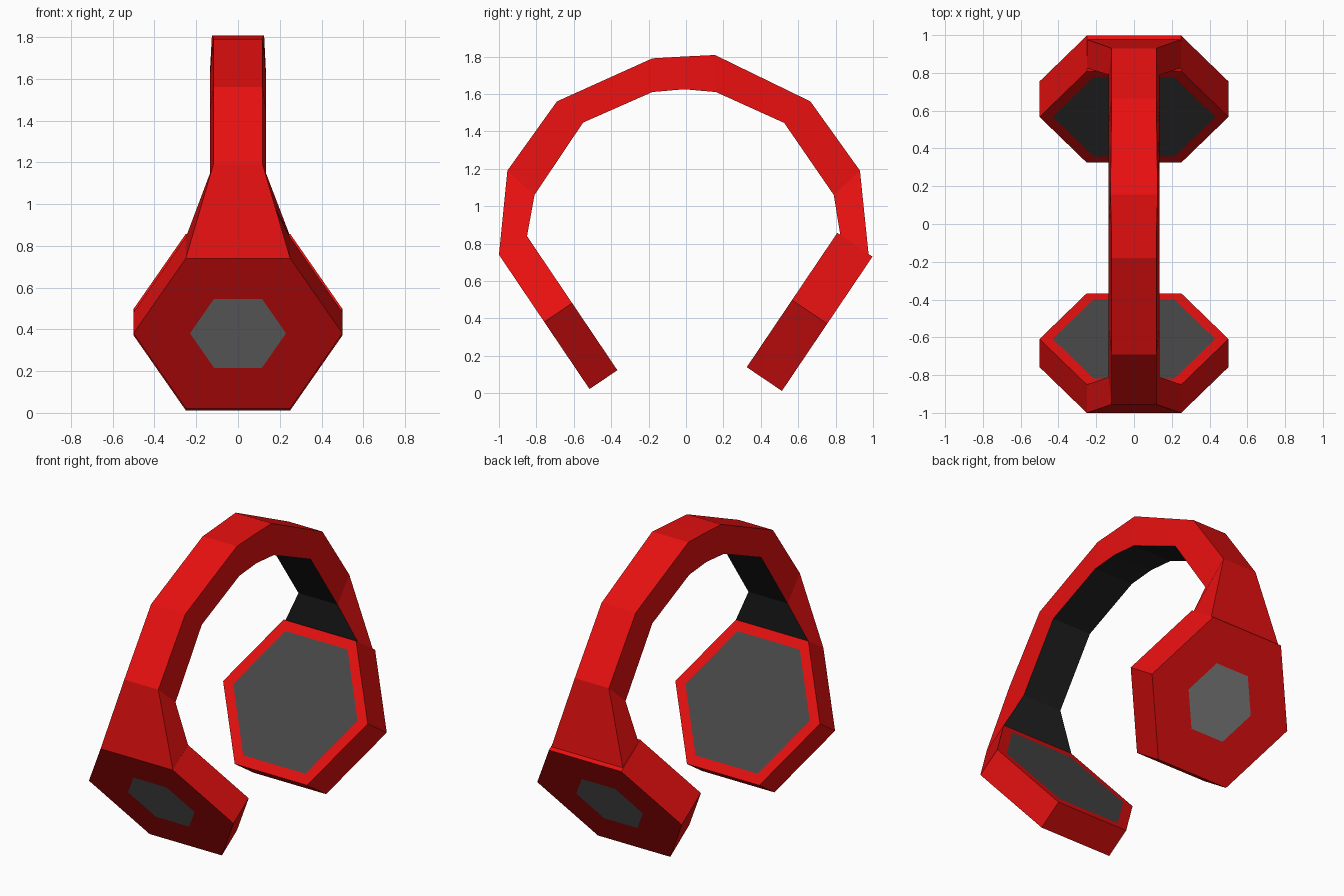
import bpy, bmesh
from math import cos, sin, pi
from mathutils import Vector

if "Cube" in bpy.data.objects:
    bpy.data.objects.remove(bpy.data.objects["Cube"])


def material(name, r, g, b):
    m = bpy.data.materials.new(name)
    m.diffuse_color = (r, g, b, 1)
    m.use_nodes = True
    m.node_tree.nodes["Principled BSDF"].inputs["Base Color"].default_value = m.diffuse_color
    return m


RED = material("red", 0.8, 0.005, 0.005)
BLACK = material("black", 0.015, 0.015, 0.015)
PAD = material("dark_grey", 0.066, 0.066, 0.066)
CAP = material("mid_grey", 0.22, 0.22, 0.22)


def finish(name, bm, mats):
    bmesh.ops.recalc_face_normals(bm, faces=bm.faces)
    me = bpy.data.meshes.new(name)
    bm.to_mesh(me)
    bm.free()
    for m in mats:
        me.materials.append(m)
    ob = bpy.data.objects.new(name, me)
    bpy.context.collection.objects.link(ob)
    return ob


# Ear cups: tilted hexagonal prisms, with a pad inset inside and a cap inset outside
def ear_cup(name, side, top_y, top_z, depth, radius=0.5):
    up = Vector((0, side * 0.559, 0.829))
    inward = Vector((0, -side * 0.829, 0.559))
    centre = Vector((0, top_y, top_z)) - up * radius * cos(pi / 6)
    bm = bmesh.new()
    rings = []
    for d in (0, depth):
        rings.append([bm.verts.new(centre + inward * d
                                   + Vector((radius * cos(i * pi / 3), 0, 0))
                                   + up * radius * sin(i * pi / 3)) for i in range(6)])
    outer, inner = (bm.faces.new(r) for r in rings)
    for i in range(6):
        j = (i + 1) % 6
        bm.faces.new((rings[0][i], rings[0][j], rings[1][j], rings[1][i]))
    bmesh.ops.recalc_face_normals(bm, faces=bm.faces)
    for face, inset, index in ((inner, 0.07, 1), (outer, 0.27, 2)):
        bmesh.ops.inset_individual(bm, faces=[face], thickness=inset)
        face.material_index = index
    return finish(name, bm, (RED, PAD, CAP))


ear_cup("front_ear_cup", -1, -1.0, 0.74, 0.18)
ear_cup("back_ear_cup", 1, 0.997, 0.73, 0.227)

# Headband: (outer y, z, half width), (inner y, z, half width) from front cup to back cup
SECTIONS = [
    ((-1.0, 0.74, 0.25), (-0.85, 0.84, 0.25)),
    ((-0.955, 1.19, 0.118), (-0.81, 1.06, 0.135)),
    ((-0.69, 1.56, 0.118), (-0.55, 1.447, 0.135)),
    ((-0.18, 1.79, 0.118), (-0.18, 1.61, 0.135)),
    ((-0.01, 1.80, 0.12), (-0.01, 1.625, 0.135)),
    ((0.155, 1.808, 0.125), (0.16, 1.61, 0.135)),
    ((0.665, 1.56, 0.118), (0.525, 1.445, 0.135)),
    ((0.93, 1.19, 0.118), (0.79, 1.06, 0.135)),
    ((0.977, 0.735, 0.25), (0.825, 0.845, 0.25)),
]
bm = bmesh.new()
loops = []
for (oy, oz, ow), (iy, iz, iw) in SECTIONS:
    loops.append([bm.verts.new(p) for p in
                  ((-ow, oy, oz), (ow, oy, oz), (iw, iy, iz), (-iw, iy, iz))])
for a, b in zip(loops, loops[1:]):
    for i in range(4):
        j = (i + 1) % 4
        f = bm.faces.new((a[i], a[j], b[j], b[i]))
        f.material_index = 1 if i == 2 else 0   # black lining on the inside
finish("headband", bm, (RED, BLACK))
